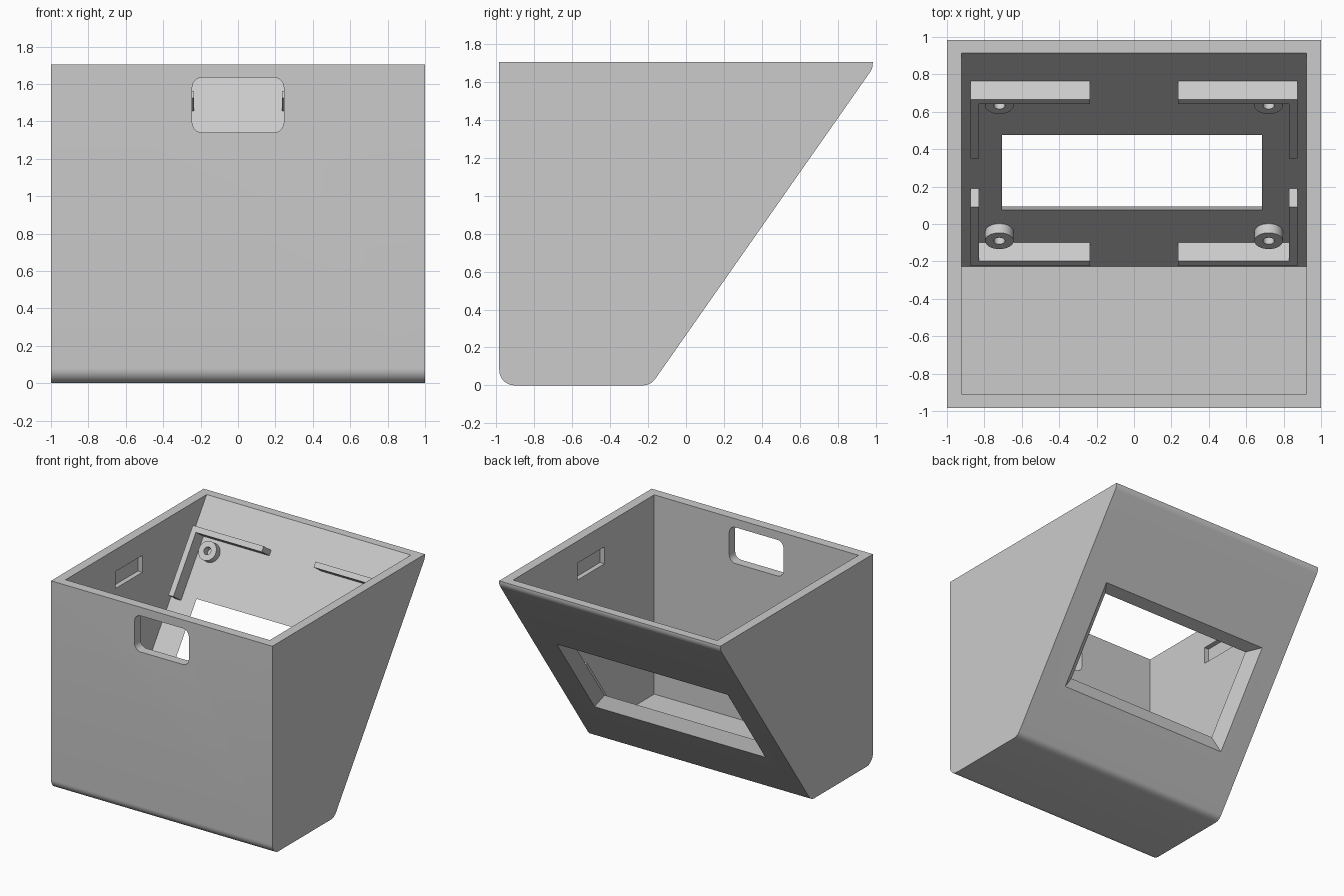
import bpy, bmesh, math
from mathutils import Matrix, Vector

cube = bpy.data.objects.get("Cube")
if cube:
    bpy.data.objects.remove(cube, do_unlink=True)

grey = bpy.data.materials.new("light_grey")
grey.use_nodes = True
grey.diffuse_color = (0.6, 0.6, 0.6, 1)
grey.node_tree.nodes["Principled BSDF"].inputs["Base Color"].default_value = (0.6, 0.6, 0.6, 1)

HEIGHT, HALF_Y, WALL = 1.705, 0.985, 0.077
LEAN = math.radians(55)
C, S = math.cos(LEAN), math.sin(LEAN)
# Frame on the inside of the leaning wall: x across, y up the slope, z into the box
SLOPE = Matrix(((1, 0, 0, 0), (0, C, -S, -0.28), (0, S, C, 0), (0, 0, 0, 1)))
MID = 1.046  # centre of the mounting area along the slope


def loft(name, ring_a, ring_b, frame=Matrix()):
    """Closed solid between two rings with equal point counts."""
    bm = bmesh.new()
    a = [bm.verts.new(frame @ Vector(p)) for p in ring_a]
    b = [bm.verts.new(frame @ Vector(p)) for p in ring_b]
    bm.faces.new(a)
    bm.faces.new(b)
    for i in range(len(a)):
        j = (i + 1) % len(a)
        bm.faces.new((a[i], a[j], b[j], b[i]))
    bmesh.ops.recalc_face_normals(bm, faces=bm.faces)
    mesh = bpy.data.meshes.new(name)
    bm.to_mesh(mesh)
    bm.free()
    obj = bpy.data.objects.new(name, mesh)
    mesh.materials.append(grey)
    bpy.context.collection.objects.link(obj)
    return obj


def along_x(name, profile, x0, x1):
    return loft(name, [(x0, y, z) for y, z in profile], [(x1, y, z) for y, z in profile])


def on_slope(name, outline, n0, n1):
    return loft(name, [(x, s, n0) for x, s in outline], [(x, s, n1) for x, s in outline], SLOPE)


def rect(x0, x1, y0, y1):
    return [(x0, y0), (x1, y0), (x1, y1), (x0, y1)]


def circle(cx, cy, r, n=32):
    return [(cx + r * math.cos(math.tau * i / n), cy + r * math.sin(math.tau * i / n)) for i in range(n)]


def fillet(points, radius, steps=8):
    """Round the corners of a convex outline; radius 0 keeps a corner sharp."""
    out = []
    for i, (p, r) in enumerate(zip(points, radius)):
        p = Vector(p)
        d0 = (Vector(points[i - 1]) - p).normalized()
        d1 = (Vector(points[(i + 1) % len(points)]) - p).normalized()
        if r == 0:
            out.append(tuple(p))
            continue
        half = d0.angle(d1) / 2
        centre = p + (d0 + d1).normalized() * r / math.sin(half)
        start = p + d0 * r / math.tan(half) - centre
        end = p + d1 * r / math.tan(half) - centre
        sweep = math.pi - 2 * half
        for k in range(steps + 1):
            t = k / steps
            q = (start * math.sin((1 - t) * sweep) + end * math.sin(t * sweep)) / math.sin(sweep)
            out.append(tuple(centre + q))
    return out


def activate(obj):
    bpy.ops.object.select_all(action='DESELECT')
    obj.select_set(True)
    bpy.context.view_layer.objects.active = obj


def cut(obj, cutter):
    cutter.hide_render = True
    mod = obj.modifiers.new("cut", 'BOOLEAN')
    mod.operation, mod.solver, mod.object = 'DIFFERENCE', 'EXACT', cutter
    activate(obj)
    bpy.ops.object.modifier_apply(modifier=mod.name)
    bpy.data.objects.remove(cutter, do_unlink=True)


def smooth(obj):
    activate(obj)
    bpy.ops.object.shade_smooth_by_angle(angle=math.radians(30))


# Outer shell with one leaning wall and rounded horizontal edges
foot = -0.186
lip = (HALF_Y - foot) * math.tan(LEAN)
outline = [(-HALF_Y, HEIGHT), (-HALF_Y, 0), (foot, 0), (HALF_Y, lip), (HALF_Y, HEIGHT)]
shell = along_x("shell", fillet(outline, (0, 0.08, 0.08, 0.08, 0)), -1, 1)

# Hollow inside, open at the top
top = HEIGHT + 0.2
inside = [(WALL - HALF_Y, top), (WALL - HALF_Y, WALL),
          (WALL / math.tan(LEAN) - 0.28, WALL), (top / math.tan(LEAN) - 0.28, top)]
cut(shell, along_x("cavity_cutter", inside, WALL - 1, 1 - WALL))


# Screen window, flaring outwards
def window_ring(n):
    return [(x, s, n) for x, s in rect(-0.707 + n, 0.684 - n, 0.619 + n, 1.316 - n)]


cut(shell, loft("window_cutter", window_ring(-0.1), window_ring(0.02), SLOPE))

# Rounded opening in the front wall
port = fillet(rect(-0.245, 0.245, 1.34, 1.635), [0.055] * 4)
cut(shell, loft("port_cutter", [(x, -1.1, z) for x, z in port], [(x, -0.8, z) for x, z in port]))

# Blind slots inside both side walls
for side in (-1, 1):
    slot = rect(-0.265, 0.083, 1.387, 1.525)
    cut(shell, along_x("slot_cutter", slot, side * 0.9, side * 0.963))
smooth(shell)

# Corner brackets and screw bosses on the leaning wall
for side, x_name in ((-1, "right"), (1, "left")):
    for up, s_name in ((-1, "lower"), (1, "upper")):
        ell = [(0.235, 0.776), (0.875, 0.776), (0.875, 0.226),
               (0.83, 0.226), (0.83, 0.731), (0.235, 0.731)]
        ell = [(side * x, MID + up * s) for x, s in ell]
        on_slope(f"{s_name}_{x_name}_bracket", ell, -0.01, 0.12)

        spot = (side * 0.72, MID + up * 0.63)
        boss = on_slope(f"{s_name}_{x_name}_boss", circle(*spot, 0.076), -0.01, 0.06)
        cut(boss, on_slope("screw_hole_cutter", circle(*spot, 0.03), -0.05, 0.1))
        smooth(boss)
